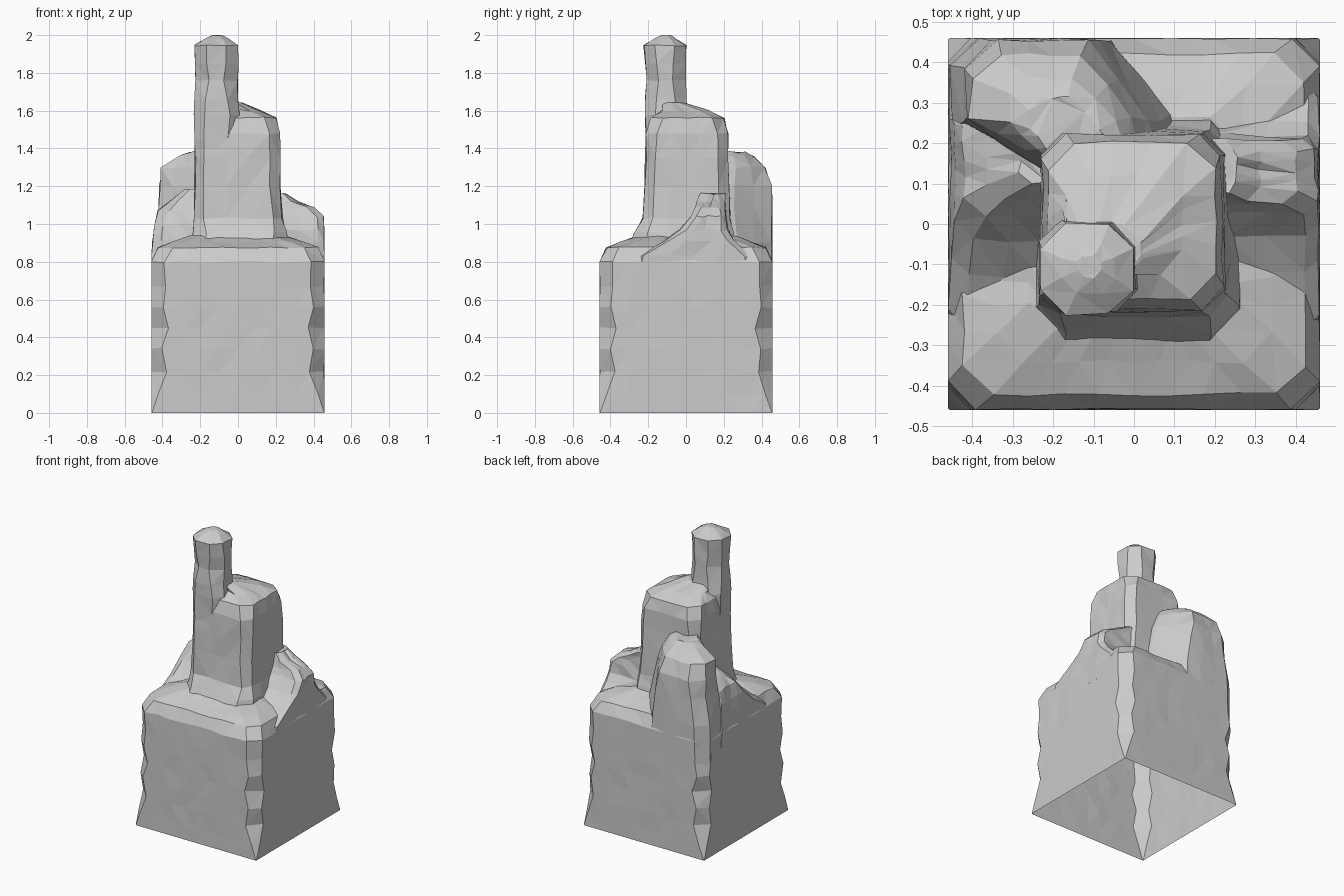
import bpy, bmesh, random
from mathutils import Vector

if "Cube" in bpy.data.objects:
    bpy.data.objects.remove(bpy.data.objects["Cube"])

random.seed(4)
LIM = 0.459


def box_ring(z, x0, x1, y0, y1, c):
    """Rectangle with cut corners at height z."""
    return [Vector((x, y, z)) for x, y in (
        (x0 + c, y0), (x1 - c, y0), (x1, y0 + c), (x1, y1 - c),
        (x1 - c, y1), (x0 + c, y1), (x0, y1 - c), (x0, y0 + c))]


def loft(name, rings, cuts=4, jitter=0.006):
    """Skin a stack of rings, splitting long sides and roughening them."""
    bm = bmesh.new()
    n = len(rings[0])
    longest = [max((r[(i + 1) % n] - r[i]).length for r in rings) for i in range(n)]
    rows = []
    for r in rings:
        row = []
        for i in range(n):
            k = max(1, min(cuts, round(longest[i] / 0.11)))
            for j in range(k):
                p = r[i].lerp(r[(i + 1) % n], j / k)
                if p.z > 0:
                    p = p + Vector([random.uniform(-jitter, jitter) for _ in range(3)])
                p.x = max(-LIM, min(LIM, p.x))
                p.y = max(-LIM, min(LIM, p.y))
                p.z = max(0, min(2, p.z))
                row.append(bm.verts.new(p))
        rows.append(row)
    m = len(rows[0])
    for a, b in zip(rows, rows[1:]):
        for i in range(m):
            bm.faces.new((a[i], a[(i + 1) % m], b[(i + 1) % m], b[i]))
    bm.faces.new(rows[0][::-1])
    bm.faces.new(rows[-1])
    bmesh.ops.triangulate(bm, faces=bm.faces[:])
    me = bpy.data.meshes.new(name)
    bm.to_mesh(me)
    bm.free()
    ob = bpy.data.objects.new(name, me)
    bpy.context.collection.objects.link(ob)
    return ob


def poly_rings(levels):
    return [[Vector((x, y, z)) for x, y in pts] for z, pts in levels]


# square block with worn corner edges and a shallow sloping top
wear = [(0, .004), (.1, .04), (.22, .08), (.34, .06), (.45, .09),
        (.56, .06), (.67, .075), (.8, .07)]
base = [box_ring(z, -.46, .46, -.46, .46, c) for z, c in wear]
base += [box_ring(z, -h, h, -h, h, .07) for z, h in ((.875, .42), (.905, .34), (.935, .26))]
rock = loft("rock_spire", base, cuts=8, jitter=0.005)

# main tower with flared foot and rounded shoulders
tower = loft("tower", [box_ring(*r) for r in (
    (.7, -.26, .27, -.30, .27, .08), (.9, -.25, .265, -.295, .26, .08),
    (.955, -.24, .255, -.268, .25, .07), (1.03, -.23, .235, -.228, .235, .05),
    (1.2, -.228, .222, -.22, .225, .05), (1.35, -.226, .22, -.215, .225, .05),
    (1.48, -.225, .217, -.21, .22, .055), (1.56, -.215, .20, -.19, .20, .065),
    (1.6, -.17, .12, -.12, .12, .05), (1.64, -.17, .02, -.13, .0, .04))])

# thin chimney at the front left of the tower
chimney = loft("chimney", [box_ring(*r) for r in (
    (1.2, -.222, -.02, -.205, .0, .05), (1.45, -.228, .0, -.212, .0, .05),
    (1.58, -.232, .012, -.218, .01, .055), (1.66, -.23, .002, -.218, .002, .06),
    (1.76, -.225, -.003, -.212, 0, .07), (1.85, -.228, 0, -.218, 0, .065),
    (1.945, -.23, 0, -.223, 0, .06), (1.98, -.18, -.045, -.17, -.05, .035),
    (2.0, -.14, -.08, -.13, -.08, .015))], jitter=0.004)

# tall buttress on the back left corner
buttress = loft("back_buttress", poly_rings((
    (.6, [(-.44, .24), (-.2, .1), (.12, .18), (.1, .27), (-.05, .457), (-.39, .457), (-.453, .39)]),
    (.9, [(-.445, .24), (-.2, .1), (.12, .18), (.1, .27), (-.06, .457), (-.38, .457), (-.45, .39)]),
    (1.08, [(-.42, .25), (-.2, .1), (.08, .18), (.06, .26), (-.09, .457), (-.36, .457), (-.425, .39)]),
    (1.2, [(-.415, .26), (-.2, .12), (.06, .18), (.03, .26), (-.11, .455), (-.34, .455), (-.415, .38)]),
    (1.3, [(-.405, .265), (-.2, .14), (.02, .18), (-.01, .26), (-.13, .42), (-.33, .42), (-.40, .36)]),
    (1.36, [(-.31, .25), (-.2, .15), (-.02, .18), (-.05, .25), (-.15, .36), (-.27, .36), (-.31, .32)]),
    (1.38, [(-.26, .24), (-.2, .16), (-.06, .18), (-.08, .24), (-.16, .31), (-.23, .31), (-.26, .28)]))))

# low ledges against the left and right sides, with gently spreading feet
left = loft("left_ledge", [box_ring(*r) for r in (
    (.7, -.456, -.1, -.30, .3, .03), (.83, -.456, -.1, -.25, .3, .04),
    (.91, -.452, -.1, -.13, .3, .04), (.99, -.445, -.1, -.04, .3, .05),
    (1.07, -.42, -.1, .02, .3, .05), (1.12, -.36, -.1, .06, .28, .04),
    (1.18, -.28, -.1, .1, .26, .03))])
right = loft("right_ledge", [box_ring(*r) for r in (
    (.7, .1, .457, -.30, .36, .03), (.83, .1, .457, -.25, .34, .03),
    (.91, .1, .456, -.12, .25, .03), (.97, .1, .456, -.03, .22, .03),
    (1.04, .1, .45, .025, .215, .03), (1.085, .1, .40, .05, .21, .03),
    (1.12, .1, .31, .06, .21, .03), (1.16, .1, .25, .08, .21, .02))])

# fuse everything into one faceted rock
bpy.context.view_layer.objects.active = rock
for part in (tower, chimney, buttress, left, right):
    mod = rock.modifiers.new(part.name, "BOOLEAN")
    mod.operation = "UNION"
    mod.solver = "EXACT"
    mod.object = part
    bpy.ops.object.modifier_apply(modifier=mod.name)
    bpy.data.objects.remove(part, do_unlink=True)

# the shell is open underneath
bm = bmesh.new()
bm.from_mesh(rock.data)
floor = [f for f in bm.faces if all(v.co.z < 0.001 for v in f.verts)]
bmesh.ops.delete(bm, geom=floor, context="FACES")
bm.to_mesh(rock.data)
bm.free()
